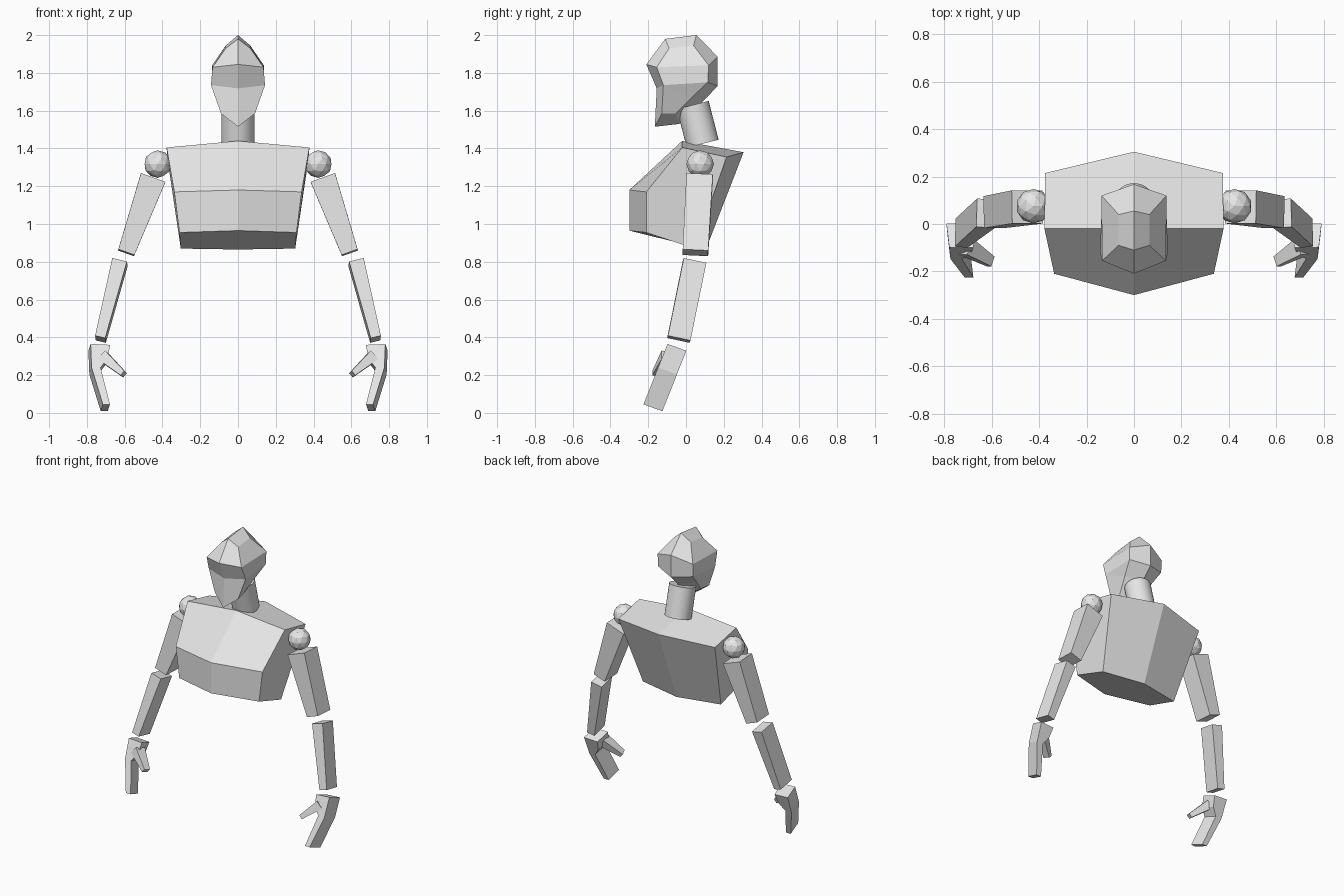
import bpy, bmesh
from mathutils import Vector

cube = bpy.data.objects.get("Cube")
if cube:
    bpy.data.objects.remove(cube, do_unlink=True)

grey = bpy.data.materials.new("plain_grey")
grey.use_nodes = True
grey.diffuse_color = (0.8, 0.8, 0.8, 1)
grey.node_tree.nodes["Principled BSDF"].inputs["Base Color"].default_value = (0.8, 0.8, 0.8, 1)


def make(name, verts, faces):
    """Build a flat-shaded object from points and faces."""
    mesh = bpy.data.meshes.new(name)
    bm = bmesh.new()
    vs = [bm.verts.new(v) for v in verts]
    for f in faces:
        bm.faces.new([vs[i] for i in f])
    bmesh.ops.recalc_face_normals(bm, faces=bm.faces)
    bm.to_mesh(mesh)
    bm.free()
    mesh.materials.append(grey)
    ob = bpy.data.objects.new(name, mesh)
    bpy.context.collection.objects.link(ob)
    return ob


def ridged(name, centre, side, caps):
    """Symmetric solid: centre-line loop, side loop, and side cap faces."""
    n = len(centre)
    verts = [(0, y, z) for y, z in centre] + side + [(-x, y, z) for x, y, z in side]
    faces = []
    for k in (n, 2 * n):
        for i in range(n):
            j = (i + 1) % n
            faces.append((i, j, k + j, k + i))
        faces += [[k + i for i in cap] for cap in caps]
    return make(name, verts, faces)


def prism(name, outline, depth):
    """Extrude an outline along a depth vector."""
    n = len(outline)
    pts = [Vector(p) for p in outline]
    verts = pts + [p + Vector(depth) for p in pts]
    sides = [(i, (i + 1) % n, n + (i + 1) % n, n + i) for i in range(n)]
    return make(name, verts, sides + [range(n), range(n, 2 * n)])


def tapered_box(name, a, b, size_a, size_b, yaw=0.0):
    """Box running from a to b, each end with its own width and depth."""
    a, b = Vector(a), Vector(b)
    axis = (b - a).normalized()
    wide = Vector((yaw, 1, 0)).cross(axis).normalized()
    deep = axis.cross(wide)
    verts = []
    for p, (w, d) in ((a, size_a), (b, size_b)):
        for s, t in ((-1, -1), (1, -1), (1, 1), (-1, 1)):
            verts.append(p + wide * s * w / 2 + deep * t * d / 2)
    sides = [(i, (i + 1) % 4, 4 + (i + 1) % 4, 4 + i) for i in range(4)]
    return make(name, verts, sides + [range(4), range(4, 8)])


# Chest block with a centre ridge front and back
ridged("torso",
       [(-0.30, 0.965), (-0.30, 1.18), (-0.02, 1.44), (0.305, 1.38), (0.105, 0.865)],
       [(0.31, -0.21, 0.955), (0.337, -0.21, 1.17), (0.378, -0.02, 1.405),
        (0.375, 0.215, 1.355), (0.303, 0.045, 0.87)],
       [range(5)])

# Head: brow, crown, back, nape, jaw, chin, cheek
ridged("head",
       [(-0.21, 1.845), (-0.11, 1.98), (0.055, 2.0), (0.168, 1.885), (0.168, 1.73),
        (0.09, 1.65), (-0.035, 1.53), (-0.165, 1.515), (-0.155, 1.718)],
       [(0.135, -0.155, 1.83), (0.065, -0.09, 1.93), (0.065, 0.04, 1.945),
        (0.137, 0.12, 1.84), (0.135, 0.115, 1.75), (0.105, 0.03, 1.67),
        (0.075, -0.055, 1.585), (0.09, -0.128, 1.585), (0.143, -0.12, 1.735)],
       [(0, 1, 2, 3), (0, 3, 4, 8), (8, 4, 5), (8, 5, 6, 7)])

# Neck leaning forward
low, high = Vector((0, 0.088, 1.425)), Vector((0, 0.036, 1.63))
bpy.ops.mesh.primitive_cylinder_add(vertices=32, radius=0.087, depth=(high - low).length,
                                    location=(low + high) / 2)
neck = bpy.context.object
neck.name = "neck"
neck.rotation_euler = (high - low).to_track_quat('Z', 'Y').to_euler()
neck.data.materials.append(grey)
bpy.ops.object.shade_smooth_by_angle()

# Arms, left (+x) and right (-x)
for label, s in (("left", 1), ("right", -1)):
    bpy.ops.mesh.primitive_ico_sphere_add(subdivisions=2, radius=0.073,
                                          location=(s * 0.425, 0.075, 1.317))
    ball = bpy.context.object
    ball.name = label + "_shoulder"
    ball.data.materials.append(grey)

    tapered_box(label + "_upper_arm", (s * 0.45, 0.072, 1.243), (s * 0.592, 0.05, 0.848),
                (0.138, 0.14), (0.09, 0.135))
    tapered_box(label + "_forearm", (s * 0.625, 0.045, 0.798), (s * 0.728, -0.038, 0.39),
                (0.08, 0.122), (0.055, 0.122), yaw=s * -0.08)

    # Mitten-shaped palm and fingers, sloping forward
    outline = [(0.677, 0.36), (0.78, 0.365), (0.775, 0.24), (0.715, 0.045),
               (0.678, 0.045), (0.727, 0.24), (0.69, 0.29)]
    prism(label + "_hand",
          [(s * x, -0.1 + (z - 0.36) * 0.397, z) for x, z in outline],
          (s * 0.012, 0.1, -0.036))
    tapered_box(label + "_thumb", (s * 0.712, -0.095, 0.298), (s * 0.605, -0.158, 0.205),
                (0.06, 0.075), (0.03, 0.045))
